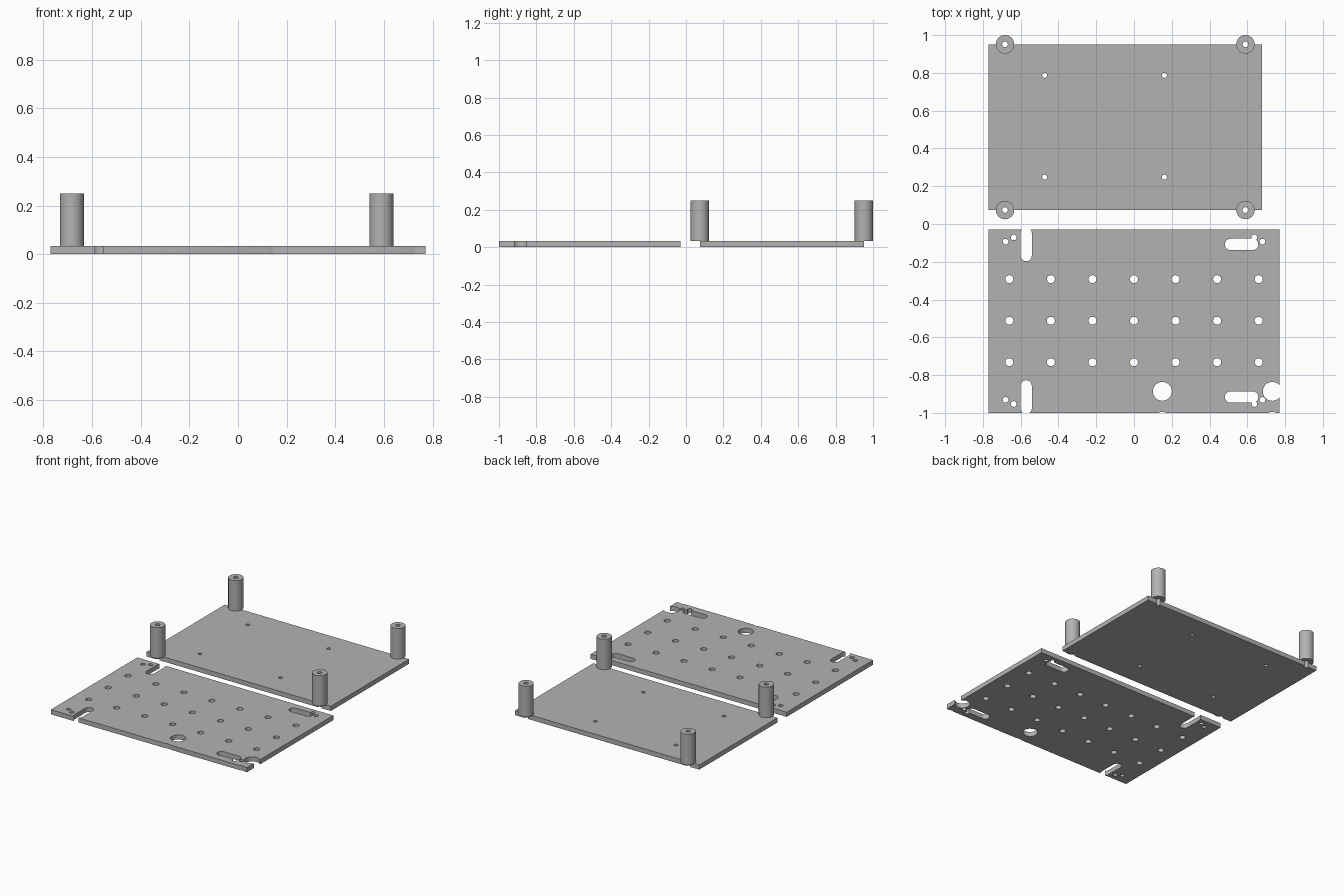
import bpy, bmesh, math
from mathutils import Matrix, Vector

cube = bpy.data.objects.get("Cube")
if cube:
    bpy.data.objects.remove(cube, do_unlink=True)

THICK = 0.033
TOP = 0.25

grey = bpy.data.materials.new("plain grey")
grey.use_nodes = True
colour = (0.45, 0.45, 0.45, 1)
grey.diffuse_color = colour
grey.node_tree.nodes["Principled BSDF"].inputs["Base Color"].default_value = colour


def make_object(name, bm):
    bmesh.ops.recalc_face_normals(bm, faces=bm.faces)
    mesh = bpy.data.meshes.new(name)
    bm.to_mesh(mesh)
    bm.free()
    mesh.materials.append(grey)
    obj = bpy.data.objects.new(name, mesh)
    bpy.context.collection.objects.link(obj)
    return obj


def smooth(obj):
    bpy.ops.object.select_all(action='DESELECT')
    obj.select_set(True)
    bpy.context.view_layer.objects.active = obj
    bpy.ops.object.shade_smooth_by_angle(angle=math.radians(30))


def prism(bm, outline, z0, z1):
    """Extrude a flat outline from z0 to z1."""
    face = bm.faces.new([bm.verts.new((x, y, z0)) for x, y in outline])
    new = bmesh.ops.extrude_face_region(bm, geom=[face])["geom"]
    verts = [v for v in new if isinstance(v, bmesh.types.BMVert)]
    bmesh.ops.translate(bm, verts=verts, vec=(0, 0, z1 - z0))


def slot_outline(start, end, radius, steps=16):
    """Stadium outline around a segment; a circle if both ends coincide."""
    a, b = Vector(start), Vector(end)
    heading = math.atan2(b.y - a.y, b.x - a.x)
    count = steps if a == b else steps + 1
    points = []
    for centre, turn in ((b, -math.pi / 2), (a, math.pi / 2)):
        for i in range(count):
            t = heading + turn + math.pi * i / steps
            points.append((centre.x + radius * math.cos(t), centre.y + radius * math.sin(t)))
    return points


def make_plate(name, x0, x1, y0, y1, cuts):
    bm = bmesh.new()
    prism(bm, [(x0, y0), (x1, y0), (x1, y1), (x0, y1)], 0, THICK)
    plate = make_object(name, bm)
    # Cut every opening through the plate
    bm = bmesh.new()
    for start, end, radius in cuts:
        prism(bm, slot_outline(start, end, radius), -0.1, 0.1)
    cutter = make_object(name + "_cutter", bm)
    cutter.hide_render = True
    mod = plate.modifiers.new("openings", 'BOOLEAN')
    mod.operation = 'DIFFERENCE'
    mod.solver = 'EXACT'
    mod.use_self = True
    mod.object = cutter
    bpy.context.view_layer.objects.active = plate
    bpy.ops.object.modifier_apply(modifier=mod.name)
    bpy.data.objects.remove(cutter, do_unlink=True)
    smooth(plate)
    return plate


def hole(x, y, radius):
    return ((x, y), (x, y), radius)


# Back plate with corner bores and four small mounting holes
posts = [(x, y) for x in (-0.683, 0.59) for y in (0.074, 0.951)]
cuts = [hole(x, y, 0.015) for x, y in posts]
cuts += [hole(x, y, 0.013) for x in (-0.473, 0.161) for y in (0.248, 0.787)]
make_plate("back_plate", -0.77, 0.677, 0.074, 0.951, cuts)

# Front plate: grid of holes
cuts = [hole(0.22 * i, -0.512 + 0.22 * j, 0.021) for i in range(-3, 4) for j in (-1, 0, 1)]
# Features mirrored between the front and back edges
MID = -0.512
for s in (-1, 1):
    for side in (-1, 1):
        cuts.append(hole(side * 0.68, MID + s * 0.419, 0.015))
        cuts.append(hole(side * 0.637, MID + s * 0.441, 0.015))
    cuts.append(((-0.571, MID + s * 0.345), (-0.571, MID + s * 0.464), 0.03))
    cuts.append(((0.511, MID + s * 0.404), (0.628, MID + s * 0.404), 0.03))
# Large holes, with shallow nicks on the front edge
for x in (0.15, 0.732):
    cuts.append(hole(x, -0.886, 0.05))
    cuts.append(hole(x, -1.045, 0.05))
make_plate("front_plate", -0.77, 0.77, -1.0, -0.03, cuts)

# Hollow standoffs at the post positions
for n, (x, y) in enumerate(posts, 1):
    bm = bmesh.new()
    ring = [(0.015, THICK), (0.049, THICK), (0.049, TOP), (0.015, TOP)]
    verts = [bm.verts.new((r, 0, z)) for r, z in ring]
    edges = [bm.edges.new((verts[i], verts[(i + 1) % len(verts)])) for i in range(len(verts))]
    bmesh.ops.spin(bm, geom=verts + edges, cent=(0, 0, 0), axis=(0, 0, 1),
                   angle=math.tau, steps=32)
    bmesh.ops.remove_doubles(bm, verts=bm.verts, dist=0.0001)
    bmesh.ops.transform(bm, matrix=Matrix.Translation((x, y, 0)), verts=bm.verts)
    smooth(make_object("standoff_%d" % n, bm))
